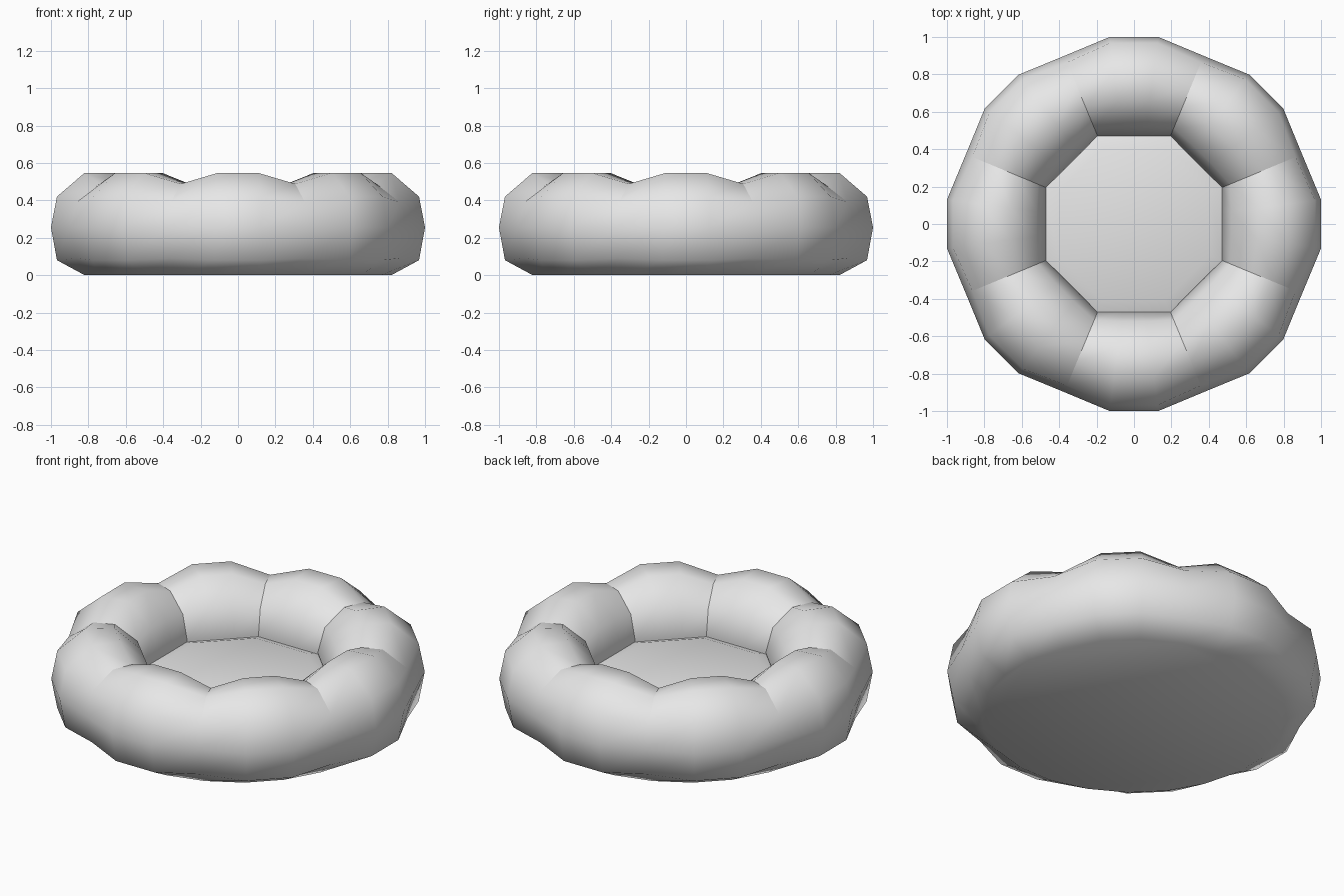
import bpy, bmesh
from math import radians
from mathutils import Vector, Matrix

cube = bpy.data.objects.get("Cube")
if cube:
    bpy.data.objects.remove(cube, do_unlink=True)

SEGMENTS = 8
STEP = radians(360 / SEGMENTS)

grey = bpy.data.materials.new("light grey fabric")
grey.use_nodes = True
grey.diffuse_color = (0.8, 0.8, 0.8, 1)
grey.node_tree.nodes["Principled BSDF"].inputs["Base Color"].default_value = (0.8, 0.8, 0.8, 1)

# Cross-sections (radius, height): bottom edge, over the top, to the inner wall
PUFF = [(0.82, 0), (0.968, 0.08), (1, 0.255), (0.968, 0.42), (0.82, 0.547),
        (0.66, 0.547), (0.52, 0.42), (0.47, 0.26), (0.49, 0.2)]
SEAM = [(0.825, 0), (0.935, 0.09), (0.973, 0.255), (0.935, 0.39), (0.8, 0.488),
        (0.68, 0.488), (0.555, 0.4), (0.51, 0.26), (0.53, 0.2)]
FLARE = 0.13  # half width of the plump middle, per unit of radius


def ring_section(bm, profile, angle, slope):
    turn = Matrix.Rotation(angle, 3, 'Z')
    return [bm.verts.new(turn @ Vector((r, slope * r, z))) for r, z in profile]


def finish(bm, name):
    bmesh.ops.recalc_face_normals(bm, faces=bm.faces)
    for face in bm.faces:
        face.smooth = True
    mesh = bpy.data.meshes.new(name)
    bm.to_mesh(mesh)
    bm.free()
    mesh.materials.append(grey)
    obj = bpy.data.objects.new(name, mesh)
    bpy.context.collection.objects.link(obj)
    return obj


# Padded ring: plump segments pinched at the seams, closed flat underneath
bm = bmesh.new()
sections = []
seams = []
for i in range(SEGMENTS):
    sections.append(ring_section(bm, PUFF, i * STEP, -FLARE))
    sections.append(ring_section(bm, PUFF, i * STEP, FLARE))
    seams.append(ring_section(bm, SEAM, (i + 0.5) * STEP, 0))
    sections.append(seams[-1])
for i, a in enumerate(sections):
    b = sections[(i + 1) % len(sections)]
    for j in range(len(a) - 1):
        bm.faces.new((a[j], b[j], b[j + 1], a[j + 1]))
bm.faces.new([s[0] for s in sections])
bm.faces.new([s[-1] for s in sections])
# Stitched seams stay crisp over the top and inside
for s in seams:
    for a, b in zip(s[3:], s[4:]):
        bm.edges.get((a, b)).smooth = False
finish(bm, "padded_ring")

# Seat pad: octagon with a softly lowered rim
bm = bmesh.new()
rim, top = [], []
for i in range(SEGMENTS):
    angle = (i + 0.5) * STEP
    low, high = ring_section(bm, [(0.515, 0.25), (0.44, 0.275)], angle, 0)
    rim.append(low)
    top.append(high)
for i in range(SEGMENTS):
    k = (i + 1) % SEGMENTS
    bm.faces.new((rim[i], rim[k], top[k], top[i]))
bm.faces.new(top)
bm.faces.new(rim[::-1])
for i in range(SEGMENTS):
    bm.edges.get((rim[i], rim[(i + 1) % SEGMENTS])).smooth = False
finish(bm, "seat_pad")
